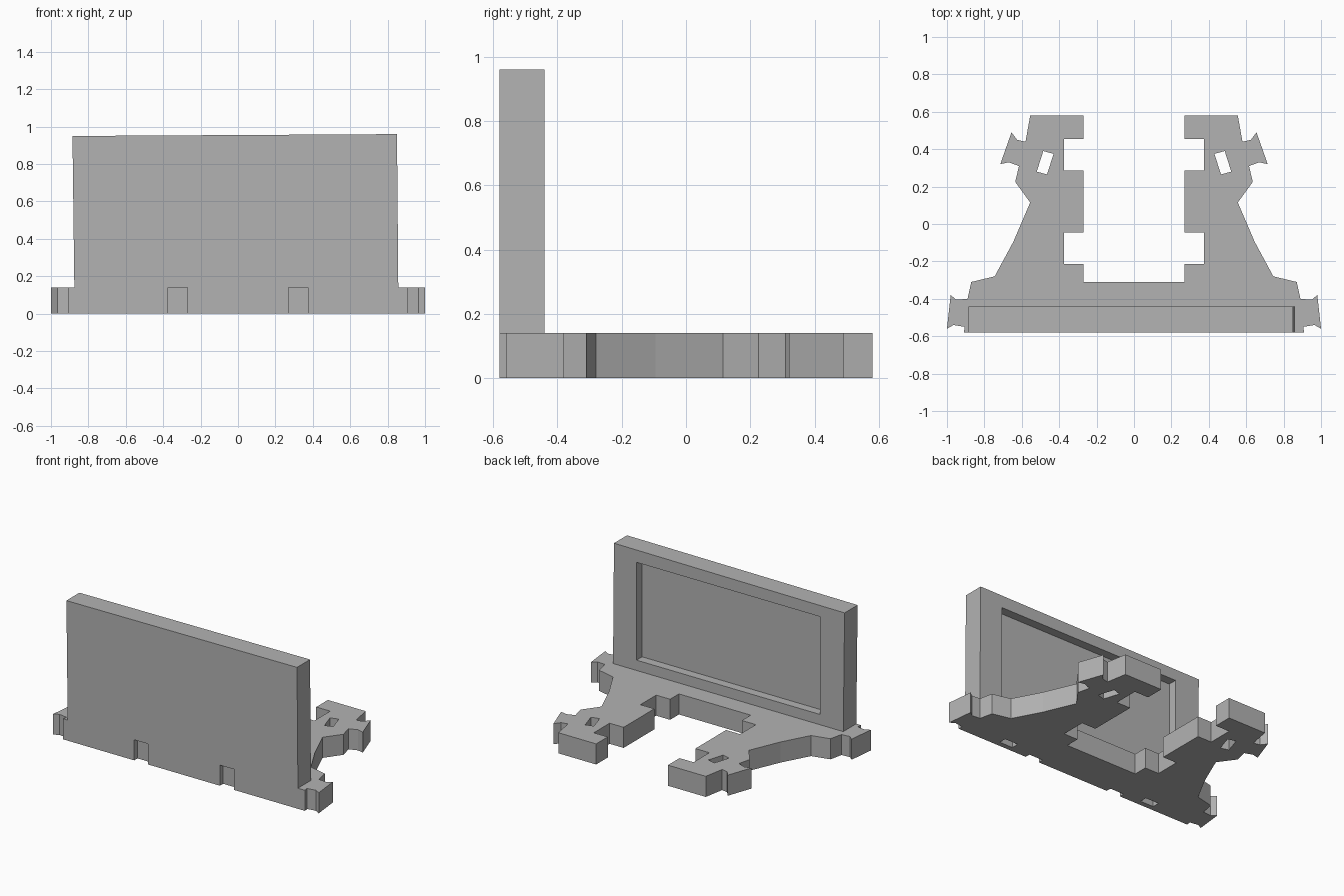
import bpy
import bmesh

# Remove the default cube
default_cube = bpy.data.objects.get("Cube")
if default_cube:
    bpy.data.objects.remove(default_cube, do_unlink=True)

GREY = (0.45, 0.45, 0.45, 1.0)
material = bpy.data.materials.new("plain_grey")
material.use_nodes = True
material.diffuse_color = GREY
material.node_tree.nodes["Principled BSDF"].inputs["Base Color"].default_value = GREY

BASE_TOP = 0.14
FRONT = -0.58


def extrude_profile(name, points, place, offset):
    """Make a closed prism: place a flat profile in space and extrude it."""
    mesh = bpy.data.meshes.new(name)
    bm = bmesh.new()
    face = bm.faces.new([bm.verts.new(place(a, b)) for a, b in points])
    result = bmesh.ops.extrude_face_region(bm, geom=[face], use_keep_orig=True)
    moved = [g for g in result["geom"] if isinstance(g, bmesh.types.BMVert)]
    bmesh.ops.translate(bm, verts=moved, vec=offset)
    bmesh.ops.recalc_face_normals(bm, faces=bm.faces)
    bm.to_mesh(mesh)
    bm.free()
    obj = bpy.data.objects.new(name, mesh)
    obj.data.materials.append(material)
    bpy.context.collection.objects.link(obj)
    return obj


def cut(target, cutter):
    """Subtract the cutter from the target, then discard the cutter."""
    cutter.hide_render = True
    modifier = target.modifiers.new("cut", "BOOLEAN")
    modifier.operation = "DIFFERENCE"
    modifier.solver = "EXACT"
    modifier.object = cutter
    bpy.context.view_layer.objects.active = target
    bpy.ops.object.modifier_apply(modifier=modifier.name)
    bpy.data.objects.remove(cutter, do_unlink=True)


def rectangle(left, right, low, high):
    return [(left, low), (right, low), (right, high), (left, high)]


def mirrored(points):
    return [(-a, b) for a, b in reversed(points)]


# Base plate: one half outline, from the front notch round to the inner corner
half_outline = [
    # front notch
    (0.27, FRONT), (0.27, -0.545), (0.375, -0.545), (0.375, FRONT),
    # front corner tab
    (0.91, FRONT), (0.905, -0.55), (0.965, -0.54), (1, -0.56),
    (0.98, -0.38), (0.95, -0.405), (0.89, -0.4), (0.87, -0.31),
    # curved waist of the leg
    (0.745, -0.28), (0.645, -0.095), (0.555, 0.115), (0.635, 0.225),
    # rear side tab
    (0.615, 0.31), (0.67, 0.33), (0.715, 0.32), (0.655, 0.49),
    (0.625, 0.45), (0.58, 0.44), (0.555, 0.58),
    # inner edge with two notches
    (0.27, 0.58), (0.27, 0.455), (0.375, 0.455), (0.375, 0.285), (0.27, 0.285),
    (0.27, -0.045), (0.375, -0.045), (0.375, -0.215), (0.27, -0.215), (0.27, -0.31),
]
base = extrude_profile("base_plate", half_outline + mirrored(half_outline),
                       lambda a, b: (a, b, 0), (0, 0, BASE_TOP))

# Slots through the legs and beneath the panel
leg_slot = [(0.43, 0.375), (0.465, 0.265), (0.52, 0.28), (0.485, 0.39)]
under_slot = rectangle(0.51, 0.61, -0.545, -0.495)
for slot in (leg_slot, under_slot):
    for outline in (slot, mirrored(slot)):
        cut(base, extrude_profile("slot_cutter", outline,
                                  lambda a, b: (a, b, -0.1), (0, 0, 0.4)))

# Upright panel, slightly out of square, with a recess in its back
panel_outline = [(-0.875, BASE_TOP), (0.857, BASE_TOP), (0.85, 0.96), (-0.885, 0.95)]
panel = extrude_profile("upright_panel", panel_outline,
                        lambda a, b: (a, FRONT, b), (0, 0.14, 0))
cut(panel, extrude_profile("recess_cutter", rectangle(-0.7, 0.68, 0.21, 0.875),
                           lambda a, b: (a, -0.5, b), (0, 0.2, 0)))
